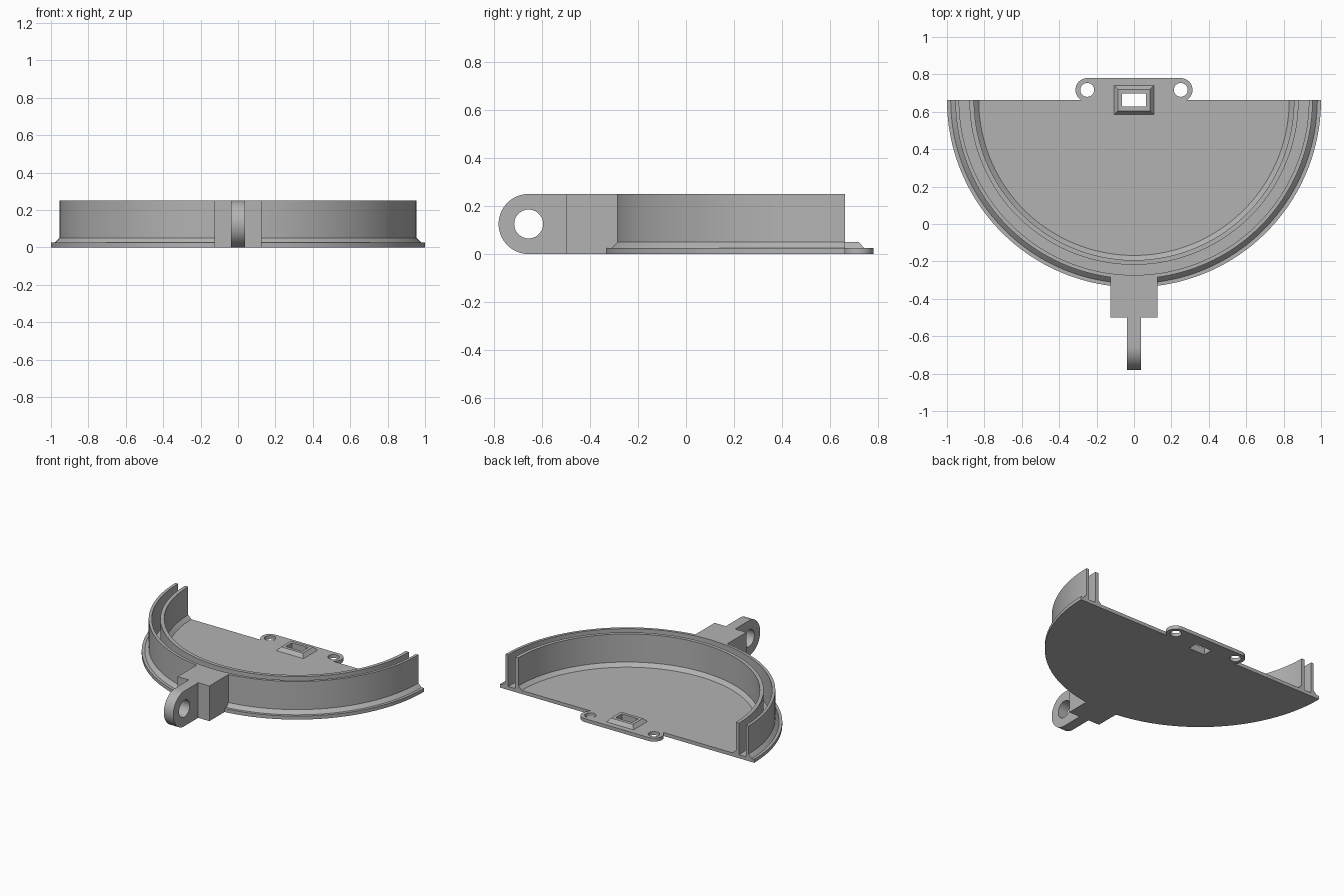
import bpy, bmesh
from math import sin, cos, pi, radians
from mathutils import Matrix, Vector

cube = bpy.data.objects.get("Cube")
if cube:
    bpy.data.objects.remove(cube, do_unlink=True)

GREY = (0.45, 0.45, 0.45, 1)
grey = bpy.data.materials.new("plain grey")
grey.use_nodes = True
grey.diffuse_color = GREY
grey.node_tree.nodes["Principled BSDF"].inputs["Base Color"].default_value = GREY

CY = 0.662      # centre of the half circle, also its straight back edge
FLOOR = 0.025   # plate thickness
RIB = 0.05      # top of the chamfers
TOP = 0.25      # top of the walls


def finish(name, bm):
    bmesh.ops.recalc_face_normals(bm, faces=bm.faces)
    mesh = bpy.data.meshes.new(name)
    bm.to_mesh(mesh)
    bm.free()
    mesh.materials.append(grey)
    obj = bpy.data.objects.new(name, mesh)
    bpy.context.collection.objects.link(obj)
    return obj


def prism(name, outline, low, high, along_x=False):
    """Extrude an outline up z, or a (y, z) outline along x."""
    bm = bmesh.new()
    place = (lambda a, b: (low, a, b)) if along_x else (lambda a, b: (a, b, low))
    face = bm.faces.new([bm.verts.new(place(a, b)) for a, b in outline])
    new = bmesh.ops.extrude_face_region(bm, geom=[face])["geom"]
    step = Vector((high - low, 0, 0) if along_x else (0, 0, high - low))
    bmesh.ops.translate(bm, vec=step, verts=[v for v in new if isinstance(v, bmesh.types.BMVert)])
    return finish(name, bm)


def arc(cx, cy, r, start, end, steps=24):
    angles = [radians(start + (end - start) * i / steps) for i in range(steps + 1)]
    return [(cx + r * cos(a), cy + r * sin(a)) for a in angles]


def rect(x, y0, y1):
    return [(-x, y0), (x, y0), (x, y1), (-x, y1)]


def cut(obj, cutter):
    mod = obj.modifiers.new("hole", "BOOLEAN")
    mod.operation = "DIFFERENCE"
    mod.solver = "EXACT"
    mod.object = cutter
    bpy.context.view_layer.objects.active = obj
    bpy.ops.object.modifier_apply(modifier=mod.name)


# Half-round tray: floor, inner wall, groove, outer wall and rim in one profile
profile = [(0, 0), (1, 0), (1, FLOOR), (0.98, FLOOR), (0.955, RIB), (0.955, TOP),
           (0.935, TOP), (0.935, FLOOR), (0.88, FLOOR), (0.88, TOP), (0.855, TOP),
           (0.855, RIB), (0.83, FLOOR), (0, FLOOR)]
bm = bmesh.new()
section = bm.faces.new([bm.verts.new((-r, CY, z)) for r, z in profile])
start_cap = section.copy()
bmesh.ops.spin(bm, geom=[section] + section.edges[:] + section.verts[:], cent=(0, CY, 0),
               axis=(0, 0, 1), angle=pi, steps=96)
bmesh.ops.remove_doubles(bm, verts=bm.verts, dist=0.0001)
tray = finish("half_round_tray", bm)

# Back tab with two rounded ears
right = arc(0.25, 0.717, 0.063, -60, 90)
tab = prism("back_tab", [(0.28, CY)] + right + [(-x, y) for x, y in reversed(right)] + [(-0.28, CY)],
            0, FLOOR)

# Bevelled frame around the latch slot
frame = prism("latch_frame", rect(0.11, 0.58, 0.745), FLOOR - 0.005, RIB)
for v in frame.data.vertices:
    if v.co.z > FLOOR:
        v.co.x *= 0.086 / 0.11
        v.co.y += 0.025 if v.co.y < CY else -0.025

# Front arm: square block and a thin lug with a round eye
block = prism("arm_block", rect(0.125, -0.5, -0.28), 0, TOP)
lug = prism("arm_lug", arc(-0.655, 0.125, 0.125, 90, 270, 40) + [(-0.5, 0), (-0.5, TOP)],
            -0.037, 0.037, along_x=True)

# Holes
slot = prism("slot_cutter", rect(0.064, 0.628, 0.697), -0.1, 0.1)
eye = prism("eye_cutter", arc(-0.655, 0.125, 0.06, 0, 350, 35), -0.1, 0.1, along_x=True)
ears = [prism("ear_cutter", arc(s * 0.25, 0.717, 0.037, 0, 350, 35), -0.1, 0.1) for s in (-1, 1)]
for part in (tray, tab, frame):
    cut(part, slot)
for ear in ears:
    cut(tab, ear)
cut(lug, eye)
for cutter in [slot, eye] + ears:
    bpy.data.objects.remove(cutter, do_unlink=True)

# Smooth the round faces, keep the edges sharp
bpy.ops.object.select_all(action="DESELECT")
for part in (tray, tab, frame, block, lug):
    part.select_set(True)
bpy.context.view_layer.objects.active = tray
bpy.ops.object.shade_smooth_by_angle(angle=radians(30))
